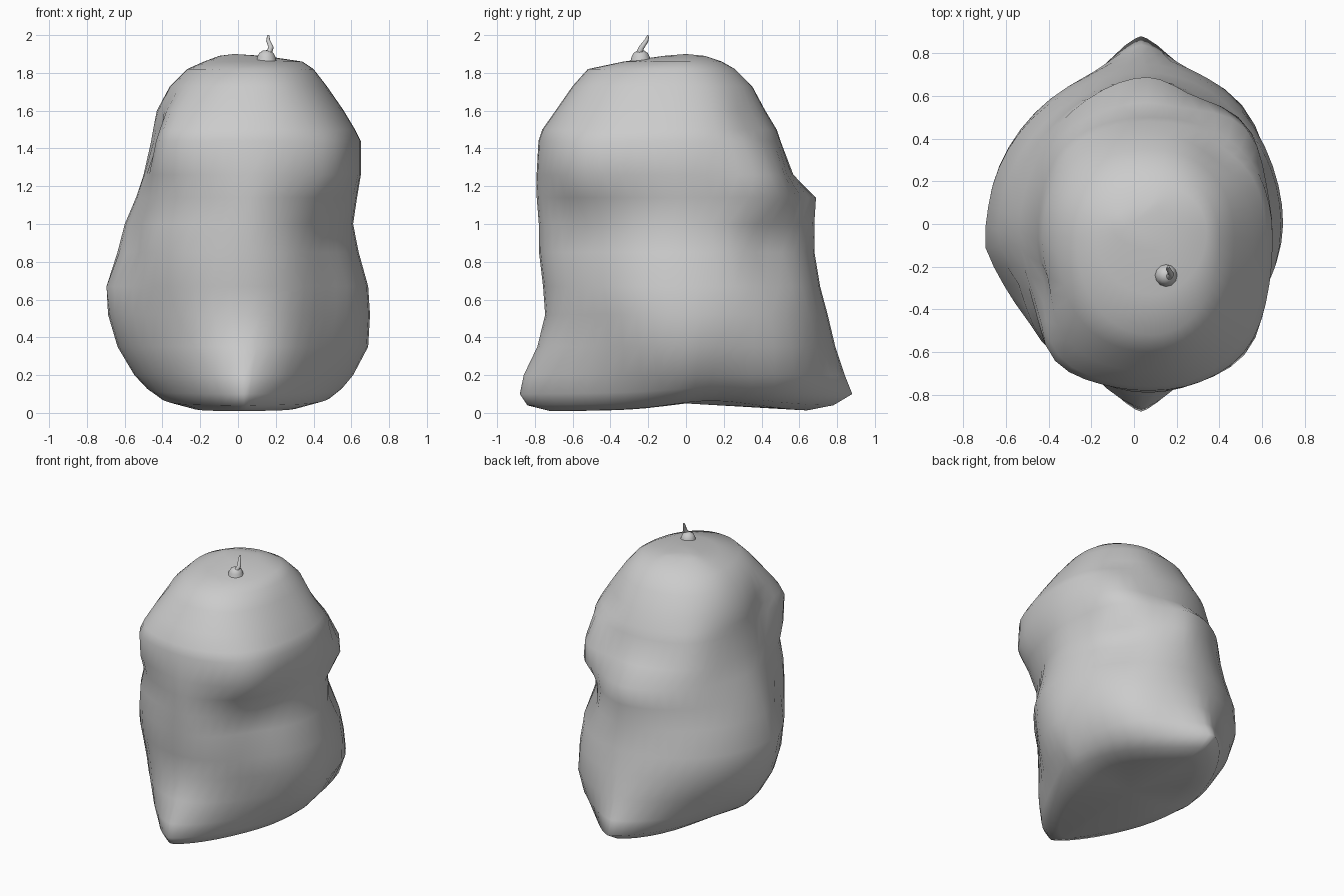
import bpy, bmesh, math
from mathutils import Vector

cube = bpy.data.objects.get("Cube")
if cube:
    bpy.data.objects.remove(cube, do_unlink=True)

grey = bpy.data.materials.new("cloth grey")
grey.use_nodes = True
colour = (0.6, 0.6, 0.6, 1)
grey.diffuse_color = colour
grey.node_tree.nodes["Principled BSDF"].inputs["Base Color"].default_value = colour

SIDES = 48

# Sack levels in hundredths: height, right, left, front, back, and roundness
LEVELS = [
    (1, -28, 36, -72, 64, 15),
    (4, -41, 49, -84, 78, 14),
    (10, -48, 55, -88, 88, 14),
    (20, -55, 61, -86, 84, 15),
    (35, -64, 69, -79, 79, 17),
    (52, -69, 70, -75, 75, 19),
    (67, -69, 69, -76, 71, 20),
    (85, -64, 64, -78, 68, 19),
    (100, -60, 61, -78, 68, 18),
    (114, -54, 63, -79, 69, 18),
    (126, -50, 65, -79, 57, 20),
    (144, -46, 65, -78, 50, 22),
    (150, -45, 62, -76, 48, 22),
    (160, -43, 56, -69, 42, 22),
    (173, -36, 47, -60, 35, 22),
    (182, -27, 40, -52, 26, 21),
    (186, -18, 34, -33, 19, 20),
    (189, -10, 14, -12, 10, 20),
]

# Soft bulges and dents: position, reach, outward push
LUMPS = [
    # back left shoulder, the hollows around it and the fold below
    ((0.48, 0.4, 1.21), 0.2, 0.08),
    ((0.42, 0.36, 1.55), 0.15, -0.03),
    ((0.5, 0.45, 0.9), 0.17, -0.05),
    ((0.22, 0.55, 1.12), 0.12, -0.04),
    ((0.45, 0.5, 0.2), 0.24, 0.07),
    # front left shoulder and the flat cloth below it
    ((0.48, -0.55, 1.24), 0.22, 0.06),
    ((0.45, -0.5, 0.87), 0.25, -0.05),
    ((0.46, -0.5, 0.42), 0.28, -0.06),
    # front right shoulder, tuck and side pocket
    ((-0.35, -0.58, 1.4), 0.22, 0.08),
    ((-0.4, -0.55, 1), 0.22, 0.04),
    ((-0.42, -0.3, 1.48), 0.12, -0.04),
    ((-0.5, -0.5, 0.55), 0.32, -0.05),
    ((-0.68, -0.1, 0.66), 0.1, 0.02),
    ((-0.58, -0.3, 0.85), 0.12, -0.03),
    # back right cloth smoothed over the back ridge
    ((-0.35, 0.4, 1.34), 0.18, 0.03),
]


def power(value, exponent):
    return math.copysign(abs(value) ** exponent, value)


def level_points(level):
    """Points round one level: four quarter curves between its extremes."""
    z, right, left, front, back, roundness = (v / 100 for v in level)
    cx, cy = 0.03 + 0.03 * z, (front + back) / 4
    exponent = 0.2 / roundness
    for i in range(SIDES):
        angle = math.tau * i / SIDES
        c, s = math.cos(angle), math.sin(angle)
        rx = left - cx if c > 0 else cx - right
        ry = back - cy if s > 0 else cy - front
        p = Vector((cx + rx * power(c, exponent), cy + ry * power(s, exponent), z))
        outward = Vector((c, s, 0))
        push = sum(a * math.exp(-((p - Vector(q)).length / r) ** 2) for q, r, a in LUMPS)
        # the underside arches a little between the corners
        arch = 0.05 * math.exp(-((p.y - 0.15) / 0.3) ** 2) + 0.06 * p.x ** 2
        lift = Vector((0, 0, arch * max(0, 1 - z / 0.2)))
        yield p + outward * push + lift


def finish(bm, name):
    bmesh.ops.recalc_face_normals(bm, faces=bm.faces)
    for face in bm.faces:
        face.smooth = True
    mesh = bpy.data.meshes.new(name)
    bm.to_mesh(mesh)
    bm.free()
    mesh.materials.append(grey)
    obj = bpy.data.objects.new(name, mesh)
    bpy.context.collection.objects.link(obj)


def loft(name, rings, bottom, top):
    """Skin a stack of rings and close it with a fan at each end."""
    bm = bmesh.new()
    rows = [[bm.verts.new(p) for p in ring] for ring in rings]
    count = len(rows[0])
    for i in range(count):
        j = (i + 1) % count
        for low, high in zip(rows, rows[1:]):
            bm.faces.new((low[i], low[j], high[j], high[i]))
    for row, tip in ((rows[0], bottom), (rows[-1], top)):
        centre = bm.verts.new(tip)
        for i in range(count):
            bm.faces.new((row[i], row[(i + 1) % count], centre))
    finish(bm, name)


# Slumped sack with pinched front and back corners
loft("sack_body", [list(level_points(l)) for l in LEVELS], (0.03, 0, 0.05), (-0.02, 0, 1.9))

# Gathered knot on top
KNOT = [(0.065, 1.84), (0.053, 1.865), (0.048, 1.885), (0.038, 1.905), (0.018, 1.918)]
knot_x, knot_y = 0.15, -0.24
turns = [math.tau * i / 12 for i in range(12)]
rings = [[(knot_x + r * math.cos(t), knot_y + r * math.sin(t), z) for t in turns] for r, z in KNOT]
loft("knot", rings, (knot_x, knot_y, 1.83), (knot_x, knot_y, 1.92))

# Bent loose end of the tie
curve = bpy.data.curves.new("tie_end", "CURVE")
curve.dimensions = "3D"
curve.bevel_depth = 0.014
curve.bevel_resolution = 2
curve.use_fill_caps = True
PATH = [(0.16, -0.25, 1.9, 1.2), (0.175, -0.235, 1.935, 1), (0.16, -0.21, 1.97, 0.8), (0.16, -0.2, 1.998, 0.4)]
spline = curve.splines.new("POLY")
spline.points.add(len(PATH) - 1)
for point, (x, y, z, size) in zip(spline.points, PATH):
    point.co = (x, y, z, 1)
    point.radius = size
spline.use_smooth = True
curve.materials.append(grey)
bpy.context.collection.objects.link(bpy.data.objects.new("tie_end", curve))
